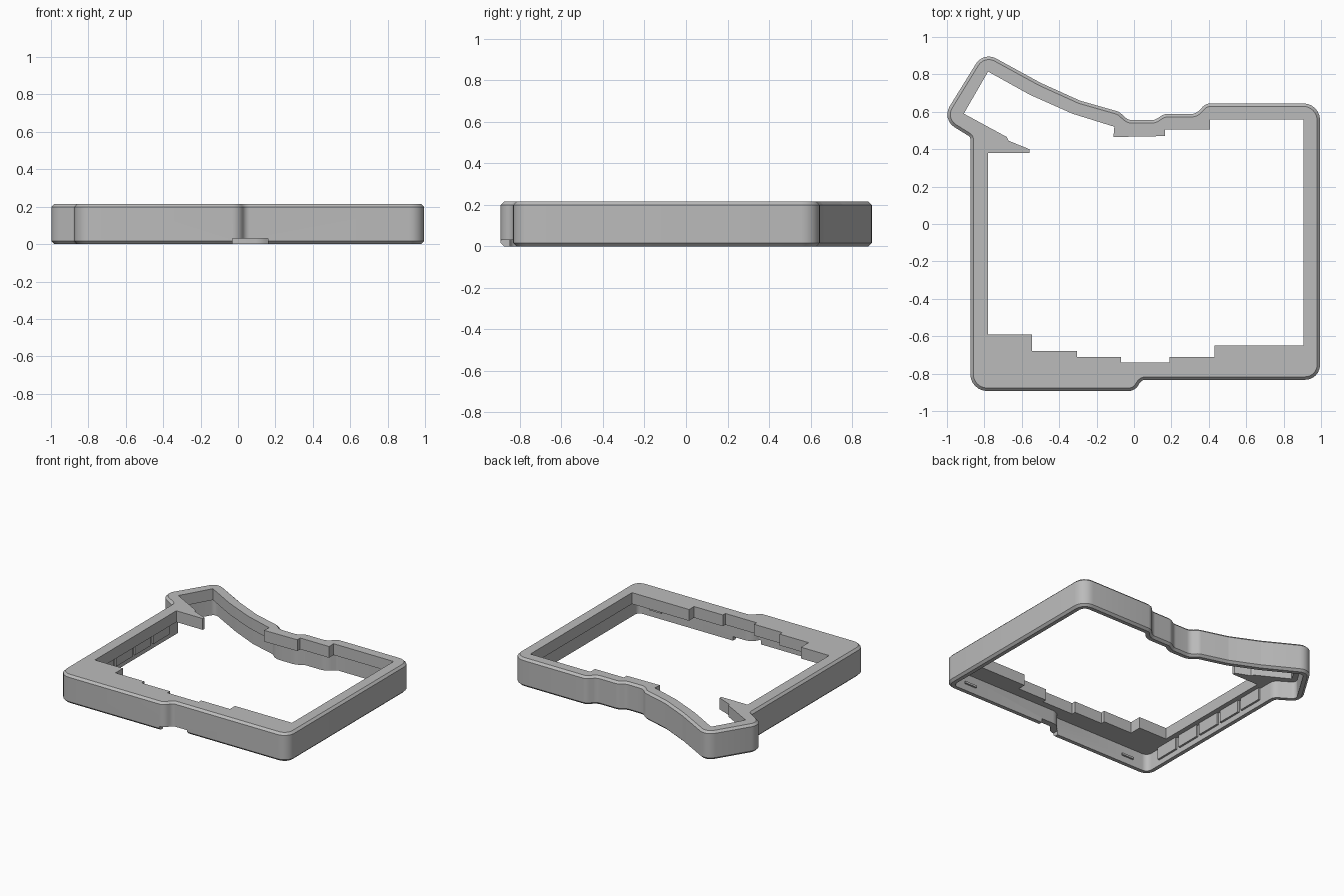
import bpy, bmesh, math
from mathutils import Vector

cube = bpy.data.objects.get("Cube")
if cube:
    bpy.data.objects.remove(cube)

grey = bpy.data.materials.new("light grey plastic")
grey.use_nodes = True
grey.diffuse_color = (0.5, 0.5, 0.5, 1)
grey.node_tree.nodes["Principled BSDF"].inputs["Base Color"].default_value = (0.5, 0.5, 0.5, 1)

HEIGHT, PLATE_BOTTOM, WALL, CHAMFER = 0.215, 0.13, 0.045, 0.016

# Outer corners, counter-clockwise: x, y, corner radius
outer = [(-0.875, -0.893, 0.09), (0.005, -0.893, 0.06), (0.04, -0.833, 0.04),
         (0.995, -0.833, 0.08), (0.995, 0.645, 0.09), (0.385, 0.645, 0.06),
         (0.33, 0.588, 0.06), (0.16, 0.588, 0.06), (0.11, 0.555, 0.06),
         (-0.03, 0.555, 0.06), (-0.08, 0.6, 0.06), (-0.29, 0.66, 0.1),
         (-0.5, 0.755, 0.1), (-0.805, 0.922, 0.08), (-1.028, 0.56, 0.08),
         (-0.875, 0.465, 0.02)]

# Stepped opening, counter-clockwise
opening = [(-0.78, -0.59), (-0.545, -0.59), (-0.545, -0.68), (-0.305, -0.68),
           (-0.305, -0.71), (-0.07, -0.71), (-0.07, -0.74), (0.19, -0.74),
           (0.19, -0.71), (0.43, -0.71), (0.43, -0.65), (0.905, -0.65),
           (0.905, 0.56), (0.405, 0.56), (0.405, 0.505), (0.165, 0.505),
           (0.165, 0.47), (-0.11, 0.465), (-0.105, 0.52), (-0.33, 0.59),
           (-0.555, 0.69), (-0.78, 0.815), (-0.91, 0.59), (-0.68, 0.465),
           (-0.67, 0.445), (-0.56, 0.4), (-0.56, 0.38), (-0.78, 0.38)]


def rounded(corners, inset, steps=6):
    """Inset a polygon and round each corner with an arc about the same centre."""
    points = []
    for i, (x, y, r) in enumerate(corners):
        p = Vector((x, y))
        a = (p - Vector(corners[i - 1][:2])).normalized()
        b = (Vector(corners[(i + 1) % len(corners)][:2]) - p).normalized()
        turn = math.atan2(a.x * b.y - a.y * b.x, a.dot(b))
        side = 1 if turn > 0 else -1
        na, nb = Vector((-a.y, a.x)), Vector((-b.y, b.x))
        centre = p + (na + nb) * (side * r / (1 + na.dot(nb)))
        radius = max(r - side * inset, 0.002)
        start = math.atan2(-na.y * side, -na.x * side)
        for k in range(steps + 1):
            t = start + turn * k / steps
            points.append((centre.x + radius * math.cos(t), centre.y + radius * math.sin(t)))
    return points


def ring(bm, points, z):
    verts = [bm.verts.new((x, y, z)) for x, y in points]
    for i, v in enumerate(verts):
        bm.edges.new((verts[i - 1], v))
    return verts


def bridge(bm, a, b):
    for i in range(len(a)):
        bm.faces.new((a[i - 1], a[i], b[i], b[i - 1]))


def fill_between(bm, a, b):
    edges = [bm.edges.get((loop[i - 1], loop[i])) for loop in (a, b) for i in range(len(loop))]
    bmesh.ops.triangle_fill(bm, edges=edges, use_beauty=True)


def finish(bm, name):
    bmesh.ops.recalc_face_normals(bm, faces=bm.faces)
    mesh = bpy.data.meshes.new(name)
    bm.to_mesh(mesh)
    bm.free()
    mesh.materials.append(grey)
    obj = bpy.data.objects.new(name, mesh)
    bpy.context.collection.objects.link(obj)
    return obj


def box(name, low, high):
    bm = bmesh.new()
    bmesh.ops.create_cube(bm, size=1)
    for v in bm.verts:
        v.co = [h if c > 0 else l for c, l, h in zip(v.co, low, high)]
    return finish(bm, name)


# Hollow case: chamfered outer wall, top plate and opening
bm = bmesh.new()
sections = [(WALL, PLATE_BOTTOM), (WALL, 0), (CHAMFER, 0), (0, CHAMFER),
            (0, HEIGHT - CHAMFER), (CHAMFER, HEIGHT)]
rings = [ring(bm, rounded(outer, inset), z) for inset, z in sections]
for lower, upper in zip(rings, rings[1:]):
    bridge(bm, lower, upper)
edge_bottom = ring(bm, opening, PLATE_BOTTOM)
edge_top = ring(bm, opening, HEIGHT)
bridge(bm, edge_bottom, edge_top)
fill_between(bm, rings[0], edge_bottom)
fill_between(bm, rings[-1], edge_top)
case = finish(bm, "case_shell")

# Cable notch under the front wall
cutter = box("notch_cutter", (-0.03, -1, -0.1), (0.16, -0.7, 0.03))
cutter.hide_render = True
cutter.hide_viewport = True
notch = case.modifiers.new("notch", 'BOOLEAN')
notch.operation = 'DIFFERENCE'
notch.solver = 'EXACT'
notch.object = cutter

bpy.context.view_layer.objects.active = case
case.select_set(True)
bpy.ops.object.shade_smooth_by_angle(angle=math.radians(30))

# Pads along the inside of the left wall
for i in range(5):
    y = -0.72 + i * 0.22
    box(f"left_wall_pad_{i + 1}", (-0.84, y, 0.04), (-0.815, y + 0.19, PLATE_BOTTOM + 0.01))

# Clips inside the front wall
for i, (x, y) in enumerate([(-0.7, -0.855), (0.75, -0.795)]):
    box(f"front_clip_{i + 1}", (x, y, 0.05), (x + 0.1, y + 0.02, 0.065))
